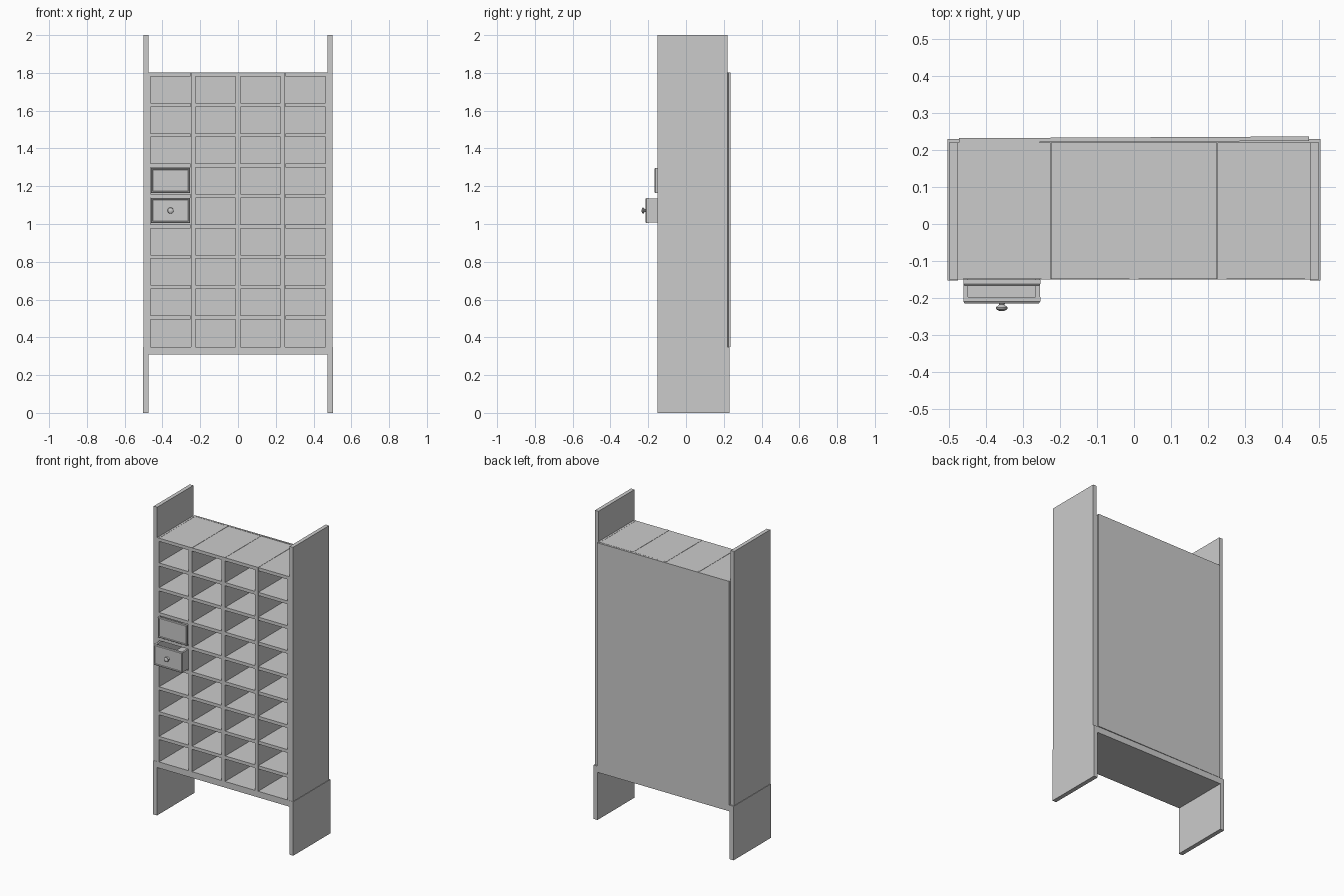
import bpy, bmesh, math
from mathutils import Matrix

if "Cube" in bpy.data.objects:
    bpy.data.objects.remove(bpy.data.objects["Cube"])


def box(name, x, y, z):
    """Axis-aligned board given as (min, max) ranges."""
    bm = bmesh.new()
    size = [r[1] - r[0] for r in (x, y, z)]
    mid = [(r[0] + r[1]) / 2 for r in (x, y, z)]
    bmesh.ops.create_cube(bm, size=1, matrix=Matrix.Translation(mid) @ Matrix.Diagonal((*size, 1)))
    return finish(name, bm)


def finish(name, bm):
    mesh = bpy.data.meshes.new(name)
    bm.to_mesh(mesh)
    bm.free()
    ob = bpy.data.objects.new(name, mesh)
    bpy.context.collection.objects.link(ob)
    return ob


FRONT, BACK = -0.15, 0.22
BASE, TOP = 0.35, 1.803

# Outer sides and legs
for s, label in ((-1, "left"), (1, "right")):
    def span(a, b):
        return tuple(sorted((s * a, s * b)))
    box(label + "_side", span(0.475, 0.5), (FRONT, BACK), (BASE, 2.0))
    box(label + "_leg", span(0.475, 0.503), (FRONT - 0.002, 0.23), (0, BASE))
    box(label + "_lining", span(0.462, 0.475), (FRONT, BACK), (BASE, TOP))

# Base board and slightly skewed back panel
box("base_board", (-0.475, 0.475), (FRONT, 0.23), (0.31, BASE))
back = box("back_panel", (-0.4725, 0.4725), (-0.006, 0.006), (BASE, TOP))
back.location.y = 0.228
back.rotation_euler.z = 0.005

# Upright dividers
for x in (-0.2375, 0, 0.2375):
    box("divider", (x - 0.012, x + 0.012), (FRONT, BACK), (BASE, TOP))

# Shelves, nine per column
for col in range(4):
    x = -0.35625 + col * 0.2375
    for row in range(9):
        z = TOP - row * 0.1608
        box("shelf", (x - 0.106, x + 0.106), (FRONT + 0.001, BACK), (z - 0.022, z - 0.001))


def drawer_front(name, y, z):
    """Chamfered plate with a recessed centre panel."""
    ob = box(name, (-0.461, -0.253), (y, y + 0.017), (z - 0.066, z + 0.066))
    bm = bmesh.new()
    bm.from_mesh(ob.data)
    bm.faces.ensure_lookup_table()
    face = min(bm.faces, key=lambda f: f.calc_center_median().y)
    bmesh.ops.inset_region(bm, faces=[face], thickness=0.005)
    for v in bm.verts:
        if v not in face.verts and v.co.y < y + 0.001:
            v.co.y += 0.005
    bmesh.ops.inset_region(bm, faces=[face], thickness=0.007)
    bmesh.ops.inset_region(bm, faces=[face], thickness=0.003, depth=-0.004)
    bm.to_mesh(ob.data)
    bm.free()
    return ob


drawer_front("upper_drawer_front", -0.167, 1.23)
drawer_front("lower_drawer_front", -0.214, 1.071)

# Pulled-out drawer box, open on top
y0, y1, z0, z1 = -0.197, 0.16, 1.008, 1.135
box("drawer_wall_left", (-0.46, -0.448), (y0, y1), (z0, z1))
box("drawer_wall_right", (-0.266, -0.254), (y0, y1), (z0, z1))
box("drawer_wall_back", (-0.448, -0.266), (y1 - 0.012, y1), (z0, z1))
box("drawer_bottom", (-0.448, -0.266), (y0, y1 - 0.012), (z0, z0 + 0.01))

# Turned knob
profile = [(0.012, 0), (0.009, 0.004), (0.007, 0.009), (0.012, 0.013), (0.016, 0.016),
           (0.015, 0.021), (0.009, 0.025), (0, 0.026)]
bm = bmesh.new()
verts = [bm.verts.new((r, -d, 0)) for r, d in profile]
edges = [bm.edges.new(p) for p in zip(verts, verts[1:])]
bmesh.ops.spin(bm, geom=verts + edges, cent=(0, 0, 0), axis=(0, 1, 0),
               angle=math.tau, steps=20)
bmesh.ops.remove_doubles(bm, verts=bm.verts, dist=1e-5)
bmesh.ops.recalc_face_normals(bm, faces=bm.faces)
knob = finish("drawer_knob", bm)
knob.location = (-0.357, -0.209, 1.071)
bpy.context.view_layer.objects.active = knob
knob.select_set(True)
bpy.ops.object.shade_smooth_by_angle(angle=math.radians(40))
